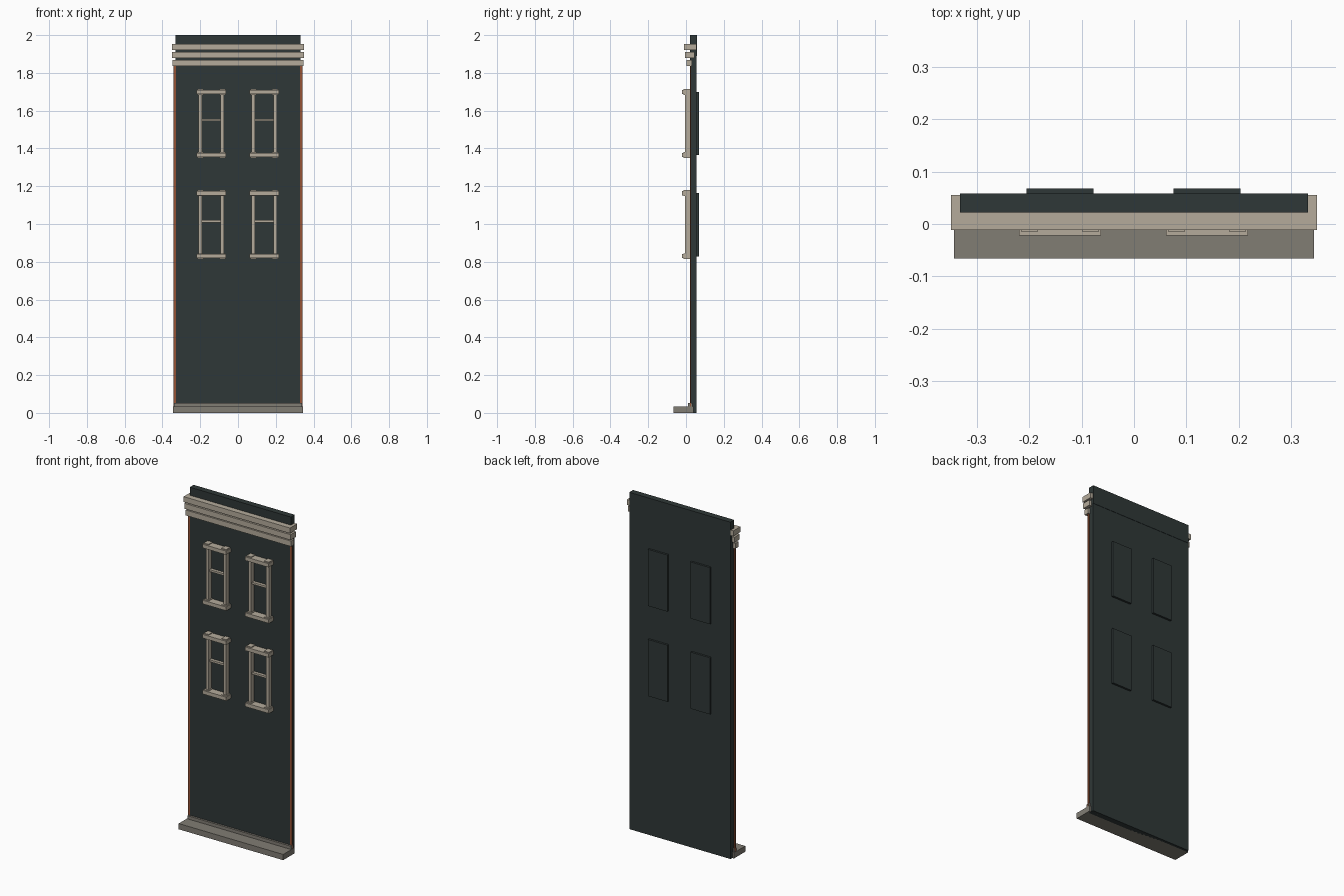
import bpy

cube = bpy.data.objects.get("Cube")
if cube:
    bpy.data.objects.remove(cube, do_unlink=True)


def make_material(name, rgb):
    m = bpy.data.materials.new(name)
    m.use_nodes = True
    colour = (*rgb, 1)
    m.diffuse_color = colour
    m.node_tree.nodes["Principled BSDF"].inputs["Base Color"].default_value = colour
    return m


DARK = make_material("dark slate", (0.028, 0.039, 0.038))
CREAM = make_material("cream trim", (0.46, 0.41, 0.33))
STONE = make_material("grey stone", (0.22, 0.205, 0.175))
BRICK = make_material("orange brick", (0.30, 0.085, 0.035))


def box(name, x, y, z, mat):
    """Box from (min, max) ranges on each axis."""
    bpy.ops.mesh.primitive_cube_add(size=1)
    o = bpy.context.object
    o.name = name
    ranges = (x, y, z)
    o.location = [(a + b) / 2 for a, b in ranges]
    o.scale = [b - a for a, b in ranges]
    bpy.ops.object.transform_apply(location=False, rotation=False, scale=True)
    o.data.materials.append(mat)
    return o


def centred(half, middle=0):
    return (middle - half, middle + half)


# Wall, parapet and the brick edges beside the wall
box("wall", centred(0.332), (0.022, 0.056), (0, 1.89), DARK)
box("parapet", centred(0.332), (0.022, 0.058), (1.89, 2), DARK)
for side, name in ((-1, "right"), (1, "left")):
    box(name + "_brick_edge", centred(0.006, side * 0.335), (0.020, 0.026),
        (0, 1.85), BRICK)

# Stone base with a small upper step
box("base_step", centred(0.343), (-0.066, 0.04), (0, 0.034), STONE)
box("base_plinth", centred(0.340), (0.010, 0.034), (0.034, 0.053), STONE)

# Cornice: three bars that project further towards the top
for name, half, y, z in (
    ("lower_cornice", 0.346, (0.003, 0.032), 1.852),
    ("middle_cornice", 0.349, (-0.005, 0.045), 1.894),
    ("upper_cornice", 0.349, (-0.011, 0.055), 1.936),
):
    box(name, centred(half), y, centred(0.016, z), CREAM)


# Window: jambs, lintel, sill, middle rail and a panel on the back of the wall
def window(name, cx, cz):
    box(name + "_back_panel", centred(0.064, cx), (0.05, 0.068),
        centred(0.168, cz), DARK)
    for side in (-1, 1):
        jamb_x = cx + side * 0.058
        box(name + "_jamb", centred(0.009, jamb_x), (-0.005, 0.03),
            centred(0.16, cz), CREAM)
        for end in (-1, 1):
            box(name + "_end_block", centred(0.016, jamb_x), (-0.014, 0.024),
                centred(0.015, cz + end * 0.167), CREAM)
    for end, part in ((-1, "_sill"), (1, "_lintel")):
        box(name + part, centred(0.078, cx), (-0.022, 0.03),
            centred(0.011, cz + end * 0.166), CREAM)
    box(name + "_middle_rail", centred(0.05, cx), (0.004, 0.03),
        centred(0.006, cz + 0.018), CREAM)


for floor, cz in (("lower", 0.997), ("upper", 1.532)):
    for side, cx in (("right", -0.141), ("left", 0.139)):
        window(floor + "_" + side + "_window", cx, cz)
